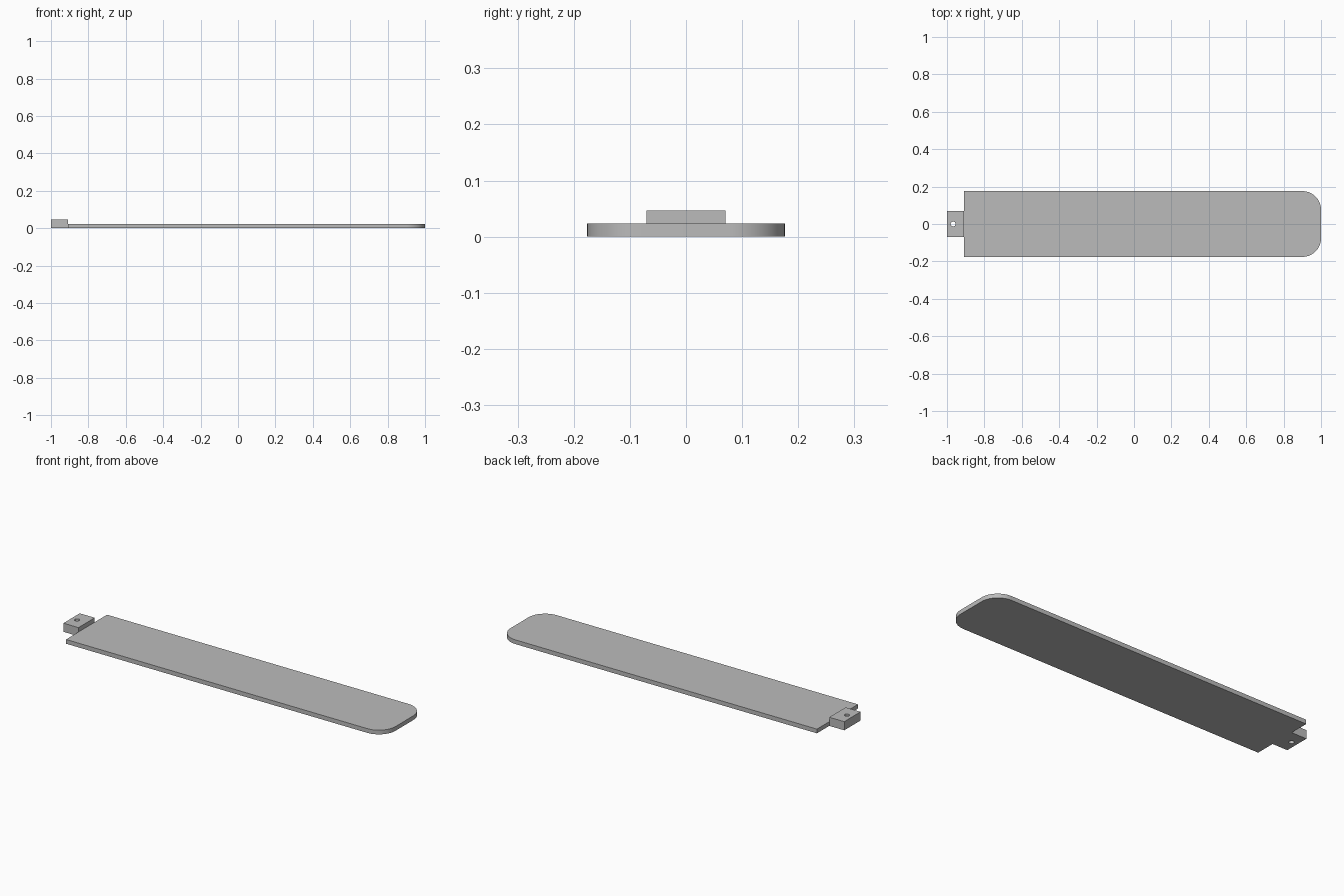
import bpy
import bmesh
from math import cos, sin, pi

if "Cube" in bpy.data.objects:
    bpy.data.objects.remove(bpy.data.objects["Cube"], do_unlink=True)

grey = bpy.data.materials.new("plain grey")
grey.use_nodes = True
grey.diffuse_color = (0.5, 0.5, 0.5, 1)
grey.node_tree.nodes["Principled BSDF"].inputs["Base Color"].default_value = grey.diffuse_color


def arc(cx, cy, radius, start, end, steps):
    """Points along an arc, both ends included."""
    angles = [start + (end - start) * i / steps for i in range(steps + 1)]
    return [(cx + radius * cos(a), cy + radius * sin(a)) for a in angles]


def extrude_outline(name, outline, bottom, top):
    """Solid slab from a counter-clockwise outline."""
    bm = bmesh.new()
    face = bm.faces.new([bm.verts.new((x, y, bottom)) for x, y in outline])
    result = bmesh.ops.extrude_face_region(bm, geom=[face])
    for v in result["geom"]:
        if isinstance(v, bmesh.types.BMVert):
            v.co.z = top
    bmesh.ops.recalc_face_normals(bm, faces=bm.faces)
    mesh = bpy.data.meshes.new(name)
    bm.to_mesh(mesh)
    bm.free()
    mesh.materials.append(grey)
    obj = bpy.data.objects.new(name, mesh)
    bpy.context.collection.objects.link(obj)
    return obj


def smooth(obj):
    bpy.ops.object.select_all(action="DESELECT")
    obj.select_set(True)
    bpy.context.view_layer.objects.active = obj
    bpy.ops.object.shade_smooth_by_angle(angle=pi / 6)


# Long flat blade with a rounded far end
joint, half_width, radius = -0.91, 0.176, 0.1
outline = [(joint, half_width), (joint, -half_width)]
outline += arc(1 - radius, radius - half_width, radius, -pi / 2, 0, 16)
outline += arc(1 - radius, half_width - radius, radius, 0, pi / 2, 16)
blade = extrude_outline("blade", outline, 0, 0.023)
smooth(blade)

# Thicker mounting tab with a pin hole
tab_outline = [(-1, -0.07), (joint, -0.07), (joint, 0.07), (-1, 0.07)]
tab = extrude_outline("mounting_tab", tab_outline, 0, 0.047)
cutter = extrude_outline("pin_hole_cutter", arc(-0.967, 0, 0.013, 0, 2 * pi, 24)[:-1], -0.05, 0.1)
cutter.hide_render = True
cutter.hide_set(True)
hole = tab.modifiers.new("pin hole", "BOOLEAN")
hole.operation = "DIFFERENCE"
hole.solver = "EXACT"
hole.object = cutter
